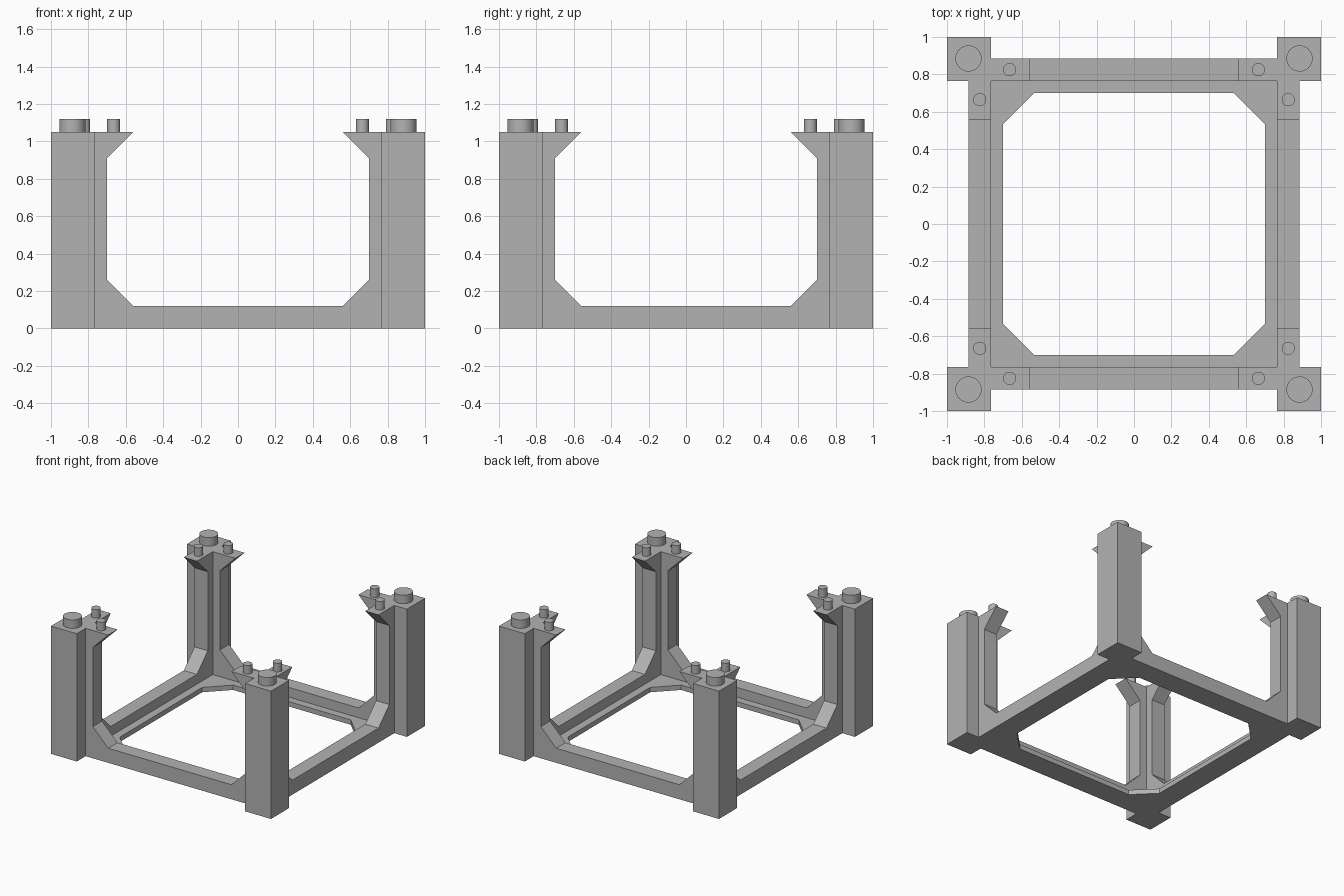
import bpy
import bmesh
from math import pi, radians
from mathutils import Matrix, Vector

cube = bpy.data.objects.get("Cube")
if cube:
    bpy.data.objects.remove(cube, do_unlink=True)

# Key dimensions
OUT, INNER, FACE = 1.0, 0.765, 0.885   # post outside, post inside, panel outside
OPEN, CUT = 0.70, 0.56                 # panel opening, end of its chamfers
TOP, RAIL, LEDGE, PEG_TOP = 1.05, 0.12, 0.04, 1.12

grey = bpy.data.materials.new("plain_grey")
grey.use_nodes = True
colour = (0.45, 0.45, 0.45, 1)
grey.diffuse_color = colour
grey.node_tree.nodes["Principled BSDF"].inputs["Base Color"].default_value = colour


def finish(name, bm):
    bmesh.ops.recalc_face_normals(bm, faces=bm.faces)
    mesh = bpy.data.meshes.new(name)
    bm.to_mesh(mesh)
    bm.free()
    mesh.materials.append(grey)
    obj = bpy.data.objects.new(name, mesh)
    bpy.context.collection.objects.link(obj)
    return obj


def extrude(name, points, offset, matrix=Matrix()):
    """Flat outline pushed along an offset, then placed by a matrix."""
    bm = bmesh.new()
    face = bm.faces.new([bm.verts.new(p) for p in points])
    new = bmesh.ops.extrude_face_region(bm, geom=[face])["geom"]
    verts = [v for v in new if isinstance(v, bmesh.types.BMVert)]
    bmesh.ops.translate(bm, verts=verts, vec=offset)
    bm.transform(matrix)
    return finish(name, bm)


def peg(name, x, y, radius, matrix):
    bm = bmesh.new()
    bmesh.ops.create_cone(bm, cap_ends=True, segments=32, radius1=radius,
                          radius2=radius, depth=PEG_TOP - TOP)
    bm.transform(matrix @ Matrix.Translation((x, y, (TOP + PEG_TOP) / 2)))
    obj = finish(name, bm)
    bpy.context.view_layer.objects.active = obj
    obj.select_set(True)
    bpy.ops.object.shade_smooth_by_angle(angle=radians(30))
    obj.select_set(False)


# Half outline of a side panel: rail, lower chamfer, upright and top bracket
half = [(INNER, 0), (INNER, TOP), (CUT, TOP), (OPEN, TOP - OPEN + CUT),
        (OPEN, RAIL + OPEN - CUT), (CUT, RAIL)]
panel = half + [(-x, z) for x, z in reversed(half)]
post = [(INNER, INNER), (OUT, INNER), (OUT, OUT), (INNER, OUT)]

for i, (side, corner) in enumerate([("back", "back_left"), ("right", "back_right"),
                                    ("front", "front_right"), ("left", "front_left")]):
    turn = Matrix.Rotation(i * pi / 2, 4, "Z")
    extrude(side + "_panel", [(x, INNER, z) for x, z in panel],
            (0, FACE - INNER, 0), turn)
    extrude(corner + "_post", [(x, y, 0) for x, y in post], (0, 0, TOP), turn)
    peg(corner + "_post_peg", 0.885, 0.885, 0.07, turn)
    for s, end in ((-1, "a"), (1, "b")):
        peg(f"{side}_bracket_peg_{end}", s * 0.665, 0.825, 0.035, turn)

# Thin base ledge: square outside, chamfered opening inside
bm = bmesh.new()
rings = []
for i in range(4):
    turn = Matrix.Rotation(i * pi / 2, 3, "Z")
    rings.append([bm.verts.new(turn @ Vector(p)) for p in
                  ((INNER, INNER, 0), (OPEN, 0.535, 0), (0.535, OPEN, 0))])
for i in range(4):
    outer, a, b = rings[i]
    next_outer, next_a, next_b = rings[(i + 1) % 4]
    bm.faces.new((outer, b, a))
    bm.faces.new((outer, next_outer, next_a, b))
new = bmesh.ops.extrude_face_region(bm, geom=bm.faces[:])["geom"]
bmesh.ops.translate(bm, vec=(0, 0, LEDGE),
                    verts=[v for v in new if isinstance(v, bmesh.types.BMVert)])
finish("base_ledge", bm)
